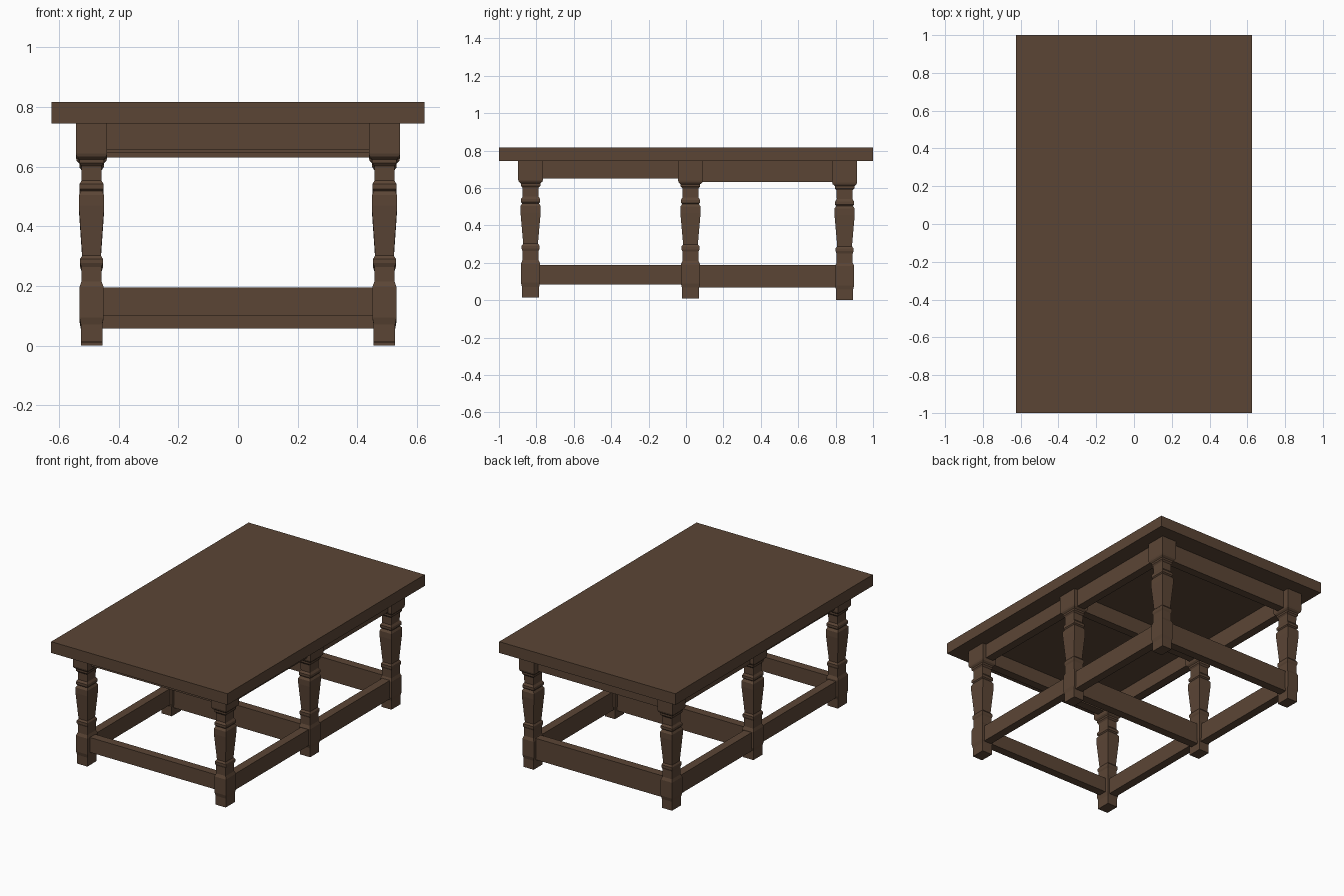
import bpy, bmesh

if "Cube" in bpy.data.objects:
    bpy.data.objects.remove(bpy.data.objects["Cube"])

wood = bpy.data.materials.new("brown_wood")
wood.diffuse_color = (0.105, 0.06, 0.036, 1)
wood.use_nodes = True
wood.node_tree.nodes["Principled BSDF"].inputs["Base Color"].default_value = wood.diffuse_color

TOP_Z, TOP_H = 0.745, 0.072
LEG_X = 0.491
DEPTH = 1.27                       # legs are deeper (y) than wide (x)
# leg rows front to back: name, y, height of the foot above z = 0
ROWS = [("front", -0.831, 0.014), ("middle", 0.024, 0.010), ("back", 0.848, 0.0)]

# square-section baluster: (half width, z)
LEG = [(0.036, 0), (0.036, 0.057), (0.0405, 0.08), (0.0405, 0.182), (0.034, 0.2),
       (0.034, 0.25), (0.038, 0.262), (0.038, 0.277), (0.031, 0.288), (0.0425, 0.455),
       (0.0425, 0.49), (0.035, 0.504), (0.0405, 0.511), (0.0405, 0.527), (0.033, 0.54),
       (0.034, 0.588), (0.041, 0.598), (0.041, 0.61), (0.05, 0.62), (0.0525, 0.63)]


def finish(bm, name):
    bmesh.ops.recalc_face_normals(bm, faces=bm.faces)
    mesh = bpy.data.meshes.new(name)
    bm.to_mesh(mesh)
    bm.free()
    mesh.materials.append(wood)
    ob = bpy.data.objects.new(name, mesh)
    bpy.context.collection.objects.link(ob)


def box(name, x0, x1, y0, y1, z0, z1):
    bm = bmesh.new()
    bmesh.ops.create_cube(bm, size=1)
    for v in bm.verts:
        v.co = (x1 if v.co.x > 0 else x0, y1 if v.co.y > 0 else y0, z1 if v.co.z > 0 else z0)
    finish(bm, name)


def leg(name, x, y, lift):
    bm = bmesh.new()
    profile = [(r, z + lift) for r, z in LEG] + [(0.0525, TOP_Z)]
    rings = [[bm.verts.new((x + sx * r, y + sy * r * DEPTH, z))
              for sx, sy in ((-1, -1), (1, -1), (1, 1), (-1, 1))] for r, z in profile]
    for a, b in zip(rings, rings[1:]):
        for i in range(4):
            j = (i + 1) % 4
            bm.faces.new((a[i], a[j], b[j], b[i]))
    bm.faces.new(rings[0])
    bm.faces.new(rings[-1])
    finish(bm, name)


# tabletop
box("tabletop", -0.625, 0.625, -1, 1, TOP_Z, TOP_Z + TOP_H)

# six legs
for row, y, lift in ROWS:
    for side, s in (("left", -1), ("right", 1)):
        leg(f"{row}_{side}_leg", s * LEG_X, y, lift)

# cross rails between left and right legs: stretcher bottom, apron bottom
T = 0.027
for (row, y, _), low, apron in zip(ROWS, (0.1, 0.058, 0.058), (0.655, 0.645, 0.63)):
    box(f"{row}_stretcher", -0.455, 0.455, y - T, y + T, low, 0.195)
    box(f"{row}_apron", -0.445, 0.445, y - T, y + T, apron, TOP_Z)

# side rails between neighbouring leg rows
for (a, ya, _), (b, yb, _), low, apron in zip(ROWS, ROWS[1:], (0.083, 0.068), (0.652, 0.632)):
    for side, s in (("left", -1), ("right", 1)):
        x = s * LEG_X
        box(f"{side}_{a}_{b}_stretcher", x - T, x + T, ya + 0.045, yb - 0.045, low, 0.187)
        box(f"{side}_{a}_{b}_apron", x - T, x + T, ya + 0.06, yb - 0.06, apron, TOP_Z)
